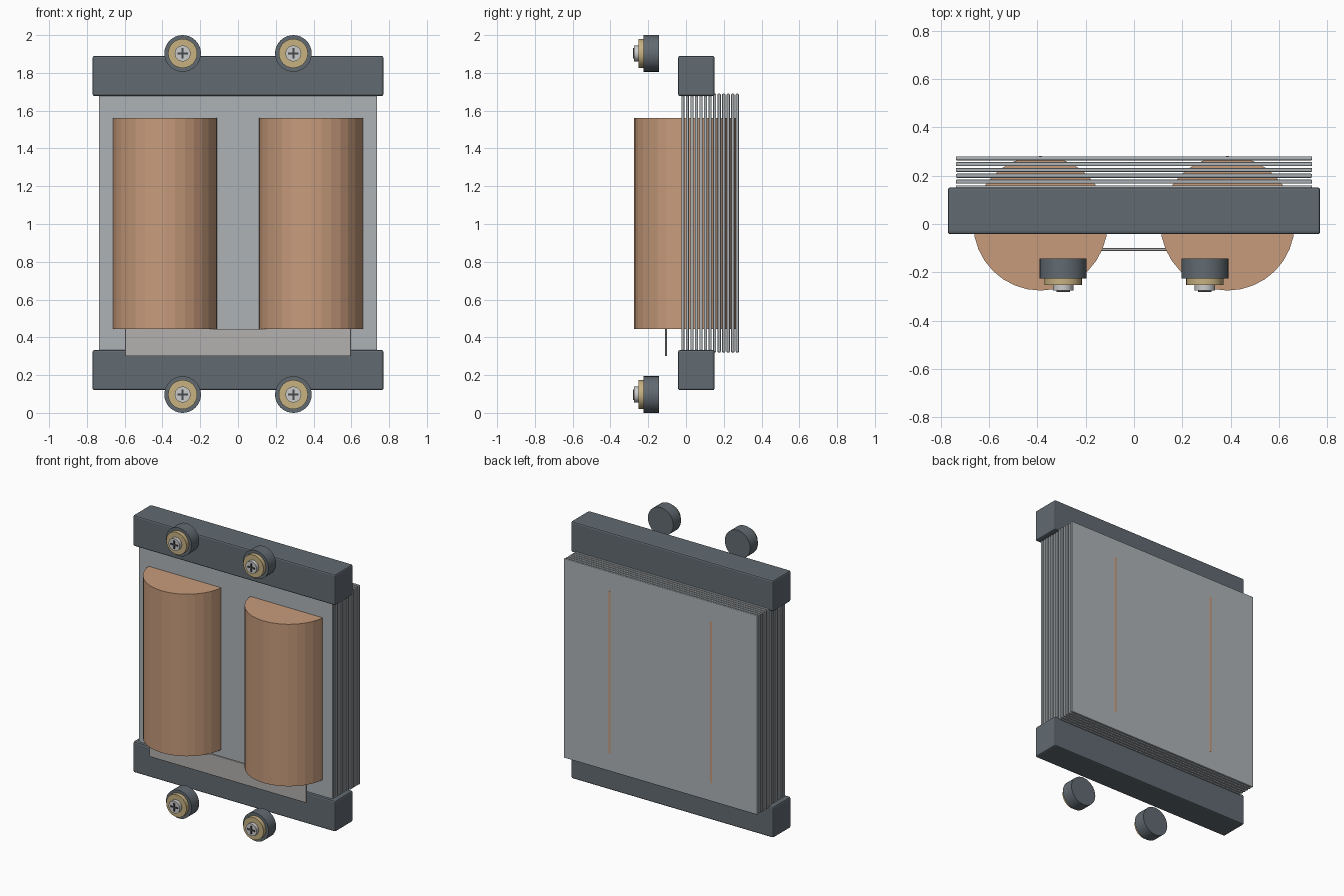
import bpy
import math

if "Cube" in bpy.data.objects:
    bpy.data.objects.remove(bpy.data.objects["Cube"])


def material(name, rgb):
    m = bpy.data.materials.new(name)
    m.diffuse_color = (*rgb, 1)
    m.use_nodes = True
    m.node_tree.nodes["Principled BSDF"].inputs["Base Color"].default_value = m.diffuse_color
    return m


DARK = material("dark_steel", (0.12, 0.145, 0.165))
STEEL = material("lamination_steel", (0.42, 0.45, 0.47))
COPPER = material("copper_winding", (0.57, 0.33, 0.20))
BRASS = material("brass", (0.57, 0.44, 0.22))
PLATE = material("plate_metal", (0.45, 0.44, 0.43))
BRIGHT = material("bright_steel", (0.65, 0.66, 0.67))
SLOT = material("slot_dark", (0.06, 0.065, 0.07))


def box(name, x, y, z, mat, bevel=0.0, segments=2):
    """Box from (min, max) ranges on each axis."""
    bpy.ops.mesh.primitive_cube_add(size=1, location=[(a + b) / 2 for a, b in (x, y, z)])
    o = bpy.context.object
    o.name = name
    o.scale = [b - a for a, b in (x, y, z)]
    bpy.ops.object.transform_apply(location=False, rotation=False, scale=True)
    o.data.materials.append(mat)
    if bevel:
        mod = o.modifiers.new("bevel", 'BEVEL')
        mod.width = bevel
        mod.segments = segments
    return o


def disc(name, x, z, y0, y1, radius, mat):
    """Cylinder lying along y."""
    bpy.ops.mesh.primitive_cylinder_add(vertices=32, radius=radius, depth=y1 - y0,
                                        location=(x, (y0 + y1) / 2, z),
                                        rotation=(math.pi / 2, 0, 0))
    o = bpy.context.object
    o.name = name
    o.data.materials.append(mat)
    bpy.ops.object.shade_smooth_by_angle(angle=math.radians(30))
    return o


# Stack of thin core laminations
SHEETS, BACK, FRONT, THICK = 13, 0.280, -0.025, 0.017
pitch = (BACK - FRONT - THICK) / (SHEETS - 1)
for i in range(SHEETS):
    y = FRONT + i * pitch
    box(f"core_lamination_{i + 1}", (-0.737, 0.737), (y, y + THICK), (0.32, 1.69), STEEL, 0.005)

# Clamp bars across the bottom and top
for name, z in (("bottom_clamp", (0.12, 0.333)), ("top_clamp", (1.677, 1.89))):
    box(name, (-0.77, 0.77), (-0.042, 0.151), z, DARK, 0.01)

# Two copper windings, just breaking through the rear sheet
for side, sx in (("left", -1), ("right", 1)):
    bpy.ops.mesh.primitive_cylinder_add(vertices=32, radius=0.278, depth=1.115,
                                        location=(sx * 0.387, 0.0028, 1.0025))
    coil = bpy.context.object
    coil.name = side + "_winding"
    coil.data.materials.append(COPPER)

# Blank rating plate
box("rating_plate", (-0.598, 0.598), (-0.111, -0.100), (0.30, 0.445), PLATE, 0.002, 1)

# Four terminals: insulator, brass washer, screw head with cross recess
for row, z in (("bottom", 0.097), ("top", 1.903)):
    for side, x in (("left", -0.293), ("right", 0.293)):
        n = f"{row}_{side}_"
        disc(n + "insulator", x, z, -0.225, -0.142, 0.097, DARK)
        disc(n + "brass_washer", x, z, -0.252, -0.225, 0.077, BRASS)
        disc(n + "screw_head", x, z, -0.276, -0.252, 0.042, BRIGHT)
        box(n + "slot_across", (x - 0.028, x + 0.028), (-0.281, -0.275),
            (z - 0.005, z + 0.005), SLOT)
        box(n + "slot_upright", (x - 0.005, x + 0.005), (-0.281, -0.275),
            (z - 0.028, z + 0.028), SLOT)
